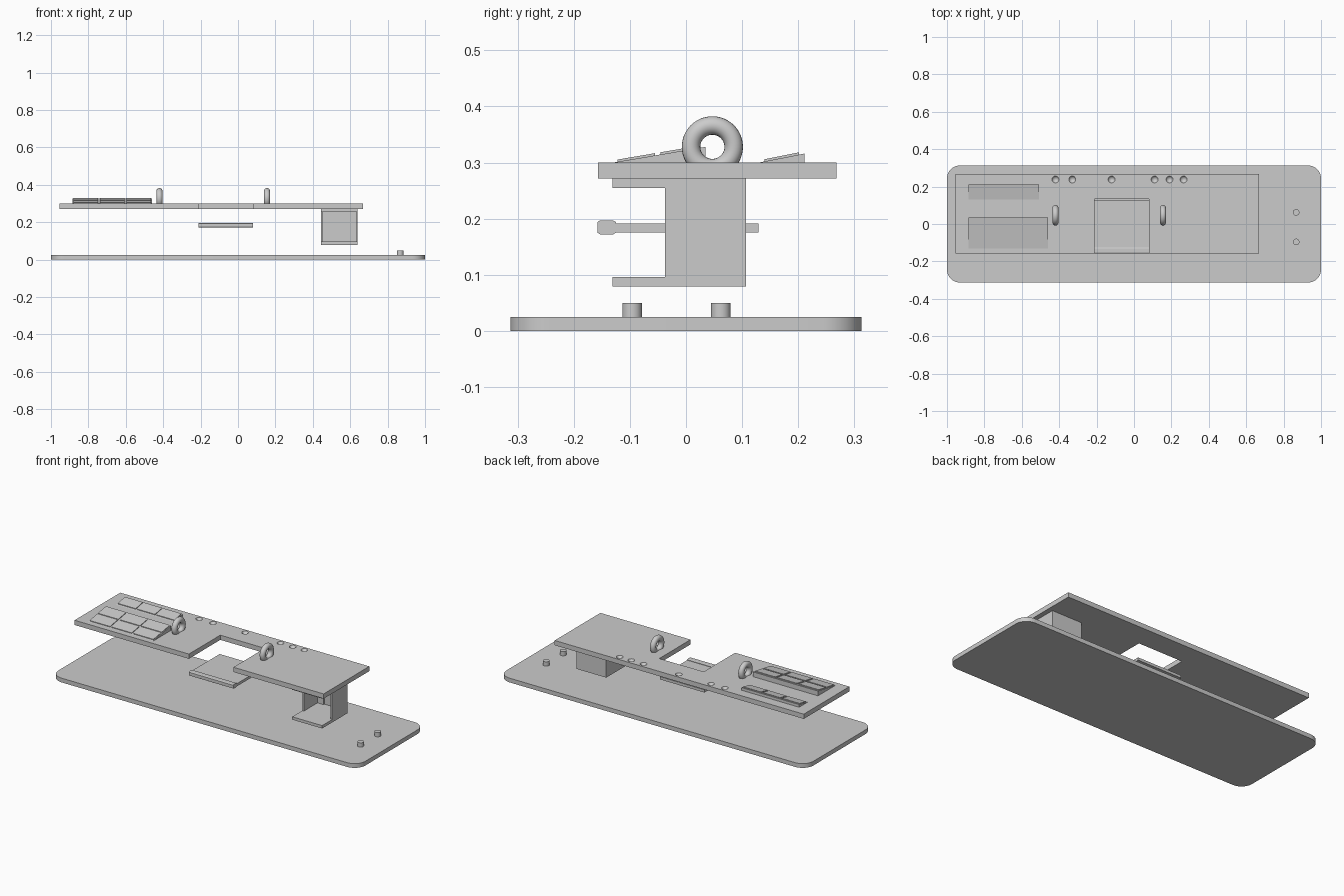
import bpy, bmesh
from mathutils import Matrix, Vector

cube = bpy.data.objects.get("Cube")
if cube:
    bpy.data.objects.remove(cube, do_unlink=True)

grey = bpy.data.materials.new("plain grey")
grey.use_nodes = True
COLOUR = (0.6, 0.6, 0.6, 1)
grey.diffuse_color = COLOUR
grey.node_tree.nodes["Principled BSDF"].inputs["Base Color"].default_value = COLOUR


def finish(name, bm):
    bmesh.ops.recalc_face_normals(bm, faces=bm.faces)
    mesh = bpy.data.meshes.new(name)
    bm.to_mesh(mesh)
    bm.free()
    mesh.materials.append(grey)
    obj = bpy.data.objects.new(name, mesh)
    bpy.context.collection.objects.link(obj)
    return obj


def extrude(name, points, offset):
    """Prism from a flat outline pushed along an offset."""
    bm = bmesh.new()
    face = bm.faces.new([bm.verts.new(p) for p in points])
    out = bmesh.ops.extrude_face_region(bm, geom=[face])
    verts = [v for v in out["geom"] if isinstance(v, bmesh.types.BMVert)]
    bmesh.ops.translate(bm, verts=verts, vec=Vector(offset))
    return finish(name, bm)


def box(name, x0, x1, y0, y1, z0, z1):
    outline = [(x0, y0, z0), (x1, y0, z0), (x1, y1, z0), (x0, y1, z0)]
    return extrude(name, outline, (0, 0, z1 - z0))


def side_prism(name, profile, x0, x1):
    return extrude(name, [(x0, y, z) for y, z in profile], (x1 - x0, 0, 0))


def smooth(obj):
    bpy.ops.object.select_all(action="DESELECT")
    obj.select_set(True)
    bpy.context.view_layer.objects.active = obj
    bpy.ops.object.shade_smooth_by_angle(angle=0.6)


# Base plate with rounded corners
base = box("base_plate", -1, 1, -0.313, 0.313, 0, 0.025)
bm = bmesh.new()
bm.from_mesh(base.data)
uprights = [e for e in bm.edges if abs(e.verts[0].co.z - e.verts[1].co.z) > 0.01]
bmesh.ops.bevel(bm, geom=uprights, offset=0.07, segments=10, profile=0.5, affect="EDGES")
bm.to_mesh(base.data)
bm.free()
smooth(base)

# Pegs on the base
for name, y in (("front_peg", -0.096), ("back_peg", 0.062)):
    bm = bmesh.new()
    bmesh.ops.create_cone(bm, cap_ends=True, segments=32, radius1=0.0175, radius2=0.0175,
                          depth=0.03, matrix=Matrix.Translation((0.867, y, 0.035)))
    smooth(finish(name, bm))

# Deck with a notch open to the front
outline = [(-0.955, -0.157), (-0.21, -0.157), (-0.21, 0.135), (0.08, 0.135),
           (0.08, -0.157), (0.668, -0.157), (0.668, 0.268), (-0.955, 0.268)]
deck = extrude("deck", [(x, y, 0.272) for x, y in outline], (0, 0, 0.028))

# Shallow dimples along the back edge of the deck
bm = bmesh.new()
for x in (-0.42, -0.33, -0.12, 0.11, 0.19, 0.265):
    bmesh.ops.create_uvsphere(bm, u_segments=20, v_segments=12, radius=0.02,
                              matrix=Matrix.Translation((x, 0.238, 0.307)))
cutter = finish("dimple_cutter", bm)
cutter.hide_render = True
cut = deck.modifiers.new("dimples", "BOOLEAN")
cut.operation = "DIFFERENCE"
cut.object = cutter
bpy.context.view_layer.objects.active = deck
bpy.ops.object.modifier_apply(modifier=cut.name)
bpy.data.objects.remove(cutter, do_unlink=True)
smooth(deck)

# Upright rings, partly sunk in the deck
for name, x in (("right_ring", -0.42), ("left_ring", 0.155)):
    bpy.ops.mesh.primitive_torus_add(major_radius=0.038, minor_radius=0.0165,
                                     major_segments=48, minor_segments=20,
                                     location=(x, 0.047, 0.328), rotation=(0, 1.5708, 0))
    ring = bpy.context.object
    ring.name = name
    ring.data.materials.append(grey)
    bpy.ops.object.shade_smooth()


# Sloped panels carrying rows of three raised tiles
def panel(name, x0, x1, y0, y1, top, rows):
    slope = (top - 0.3) / (y1 - y0)
    side_prism(name, [(y0, 0.3), (y1, 0.3), (y1, top)], x0, x1)
    pitch = (x1 - x0) / 3
    for r, (a, b) in enumerate(rows):
        za, zb = 0.3 + slope * (a - y0), 0.3 + slope * (b - y0)
        profile = [(a, za - 0.001), (b, zb - 0.001), (b, zb + 0.004), (a, za + 0.004)]
        for i in range(3):
            side_prism(f"{name}_tile_{r}_{i}", profile,
                       x0 + i * pitch + 0.005, x0 + (i + 1) * pitch - 0.005)


panel("front_panel", -0.885, -0.46, -0.13, 0.035, 0.328, [(-0.122, -0.055), (-0.045, 0.022)])
panel("back_panel", -0.885, -0.508, 0.13, 0.211, 0.316, [(0.14, 0.201)])

# Tray hanging below the notch, with a thicker front lip
box("tray", -0.21, 0.08, -0.13, 0.129, 0.175, 0.191)
lip = [(-0.158, 0.175), (-0.153, 0.172), (-0.13, 0.172), (-0.125, 0.175),
       (-0.125, 0.194), (-0.13, 0.197), (-0.153, 0.197), (-0.158, 0.194)]
side_prism("tray_lip", lip, -0.21, 0.08)

# Open-fronted bracket under the deck
box("bracket_top", 0.445, 0.64, -0.131, 0.107, 0.255, 0.272)
box("bracket_floor", 0.445, 0.64, -0.131, 0.107, 0.079, 0.096)
box("bracket_back", 0.455, 0.63, 0.098, 0.107, 0.096, 0.255)
for name, x in (("bracket_right_wall", 0.445), ("bracket_left_wall", 0.63)):
    box(name, x, x + 0.01, -0.037, 0.107, 0.096, 0.255)
box("bracket_inner_strip", 0.455, 0.495, 0.09, 0.098, 0.096, 0.255)
